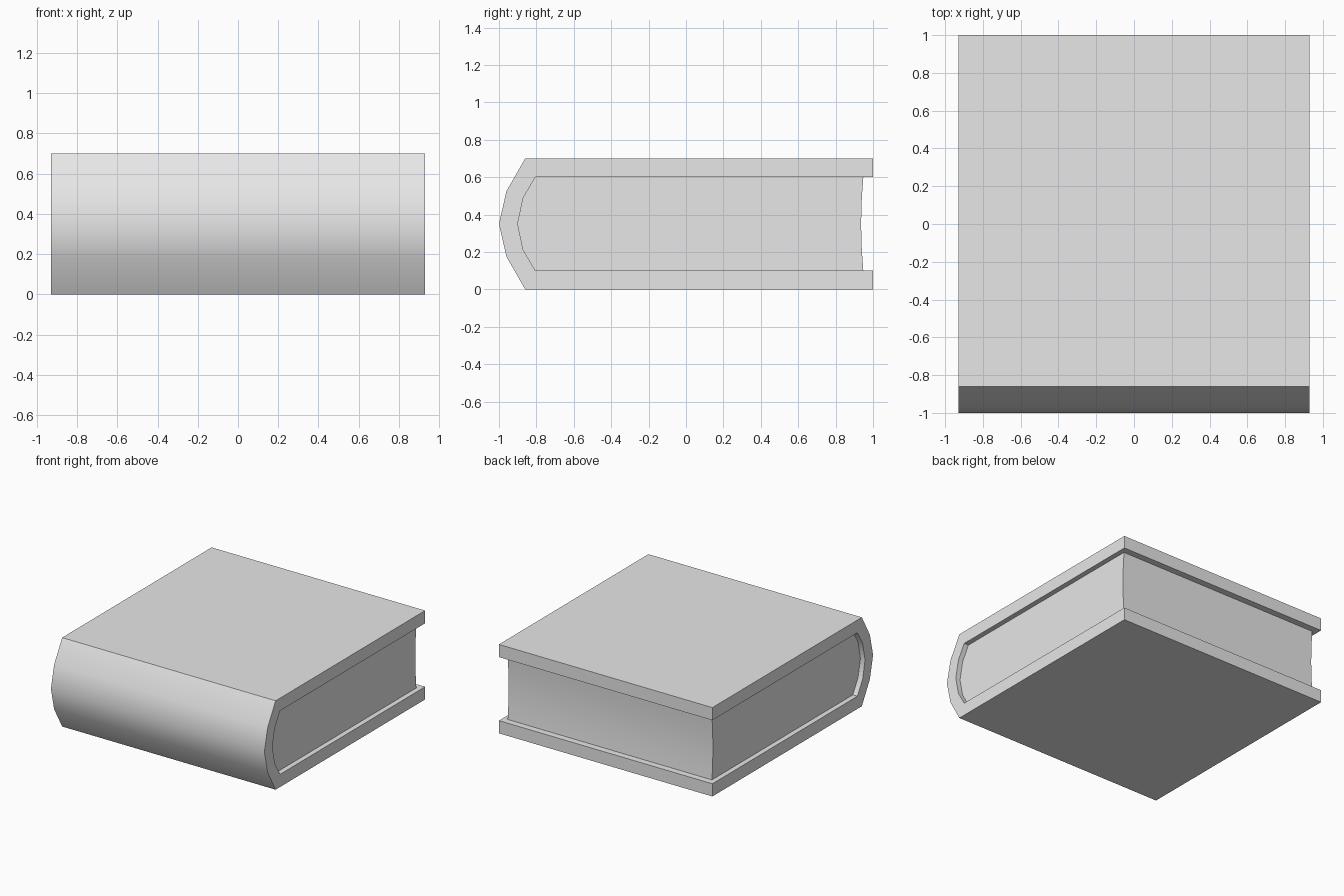
import bpy
import bmesh

cube = bpy.data.objects.get("Cube")
if cube:
    bpy.data.objects.remove(cube, do_unlink=True)

grey = bpy.data.materials.new("light_grey")
grey.use_nodes = True
grey.diffuse_color = (0.8, 0.8, 0.8, 1)
grey.node_tree.nodes["Principled BSDF"].inputs["Base Color"].default_value = (0.8, 0.8, 0.8, 1)

MID = 0.35  # half the height of the book


def mirrored(lower):
    """Complete a profile whose last point lies at mid height."""
    return lower + [(y, 2 * MID - z) for y, z in reversed(lower[:-1])]


def extrude_strip(name, outer, inner, half_width):
    """Extrude the band between two matching (y, z) paths along x."""
    bm = bmesh.new()
    a = [bm.verts.new((-half_width, y, z)) for y, z in outer]
    b = [bm.verts.new((-half_width, y, z)) for y, z in inner]
    faces = [bm.faces.new((a[i], a[i + 1], b[i + 1], b[i])) for i in range(len(a) - 1)]
    ext = bmesh.ops.extrude_face_region(bm, geom=faces, use_keep_orig=True)
    moved = [g for g in ext["geom"] if isinstance(g, bmesh.types.BMVert)]
    bmesh.ops.translate(bm, verts=moved, vec=(2 * half_width, 0, 0))
    bmesh.ops.recalc_face_normals(bm, faces=bm.faces)
    mesh = bpy.data.meshes.new(name)
    bm.to_mesh(mesh)
    bm.free()
    mesh.materials.append(grey)
    obj = bpy.data.objects.new(name, mesh)
    bpy.context.collection.objects.link(obj)
    bpy.ops.object.select_all(action="DESELECT")
    obj.select_set(True)
    bpy.context.view_layer.objects.active = obj
    bpy.ops.object.shade_smooth_by_angle(angle=0.6)
    return obj


# Cover: two boards joined by a rounded spine
cover_outer = mirrored([(1, 0), (-0.86, 0), (-0.96, 0.175), (-1, MID)])
spine_inner = [(-0.805, 0.1), (-0.87, 0.21), (-0.9, MID)]
cover_inner = mirrored([(1, 0.1)] + spine_inner)
extrude_strip("cover", cover_outer, cover_inner, 0.93)

# Page block: rounded at the spine, slightly hollow at the fore edge
fore_edge = [(0.948, 0.1), (0.94, 0.21), (0.936, MID)]
extrude_strip("pages", mirrored(spine_inner), mirrored(fore_edge), 0.89)
